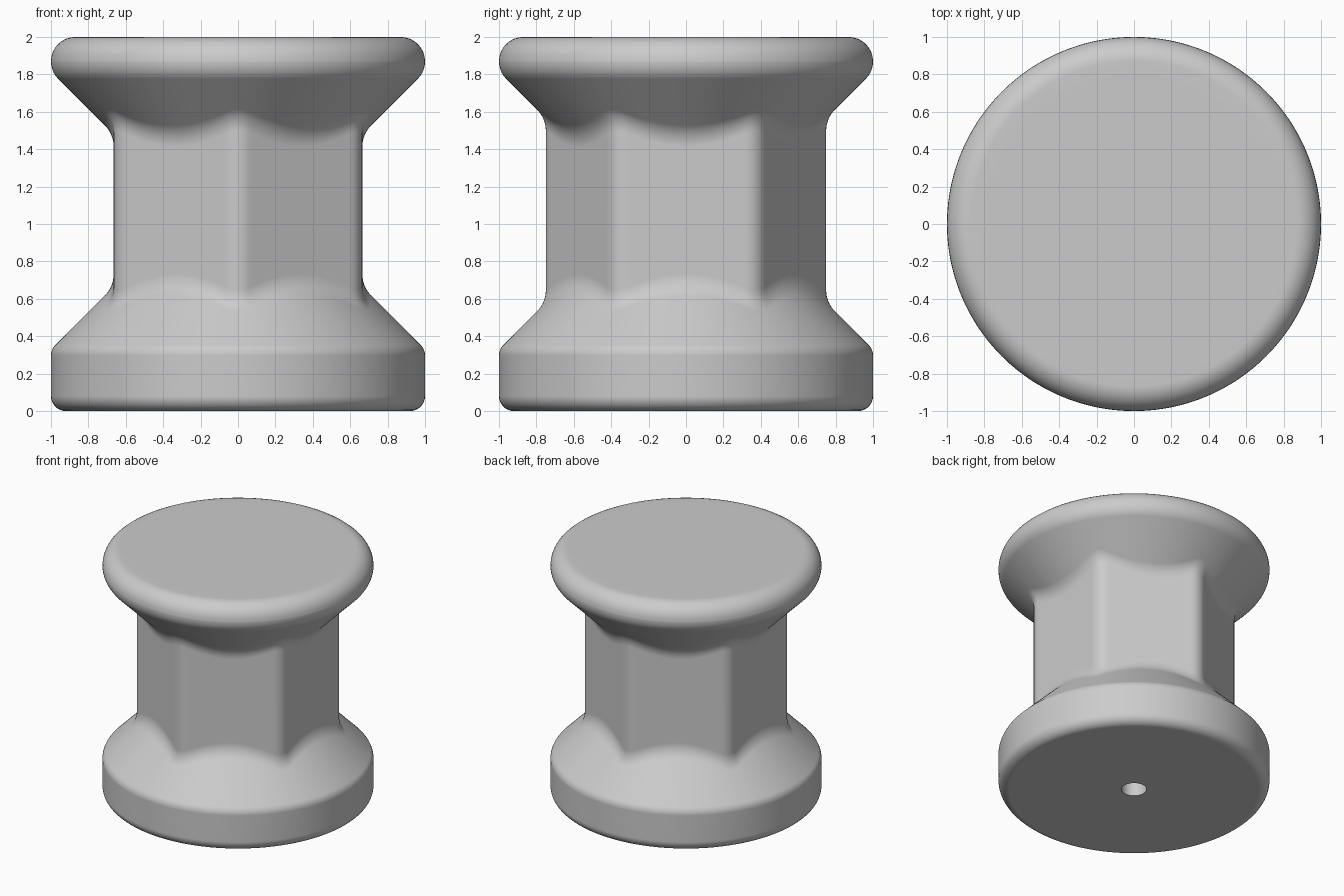
import bpy, bmesh, math
from mathutils import Vector

cube = bpy.data.objects.get("Cube")
if cube:
    bpy.data.objects.remove(cube, do_unlink=True)

COLUMNS = 240        # divisions around the axis
APOTHEM = 0.665      # hexagonal neck, centre to flat
CORNER = 0.12        # rounding of the neck's vertical edges
HOLE = 0.093         # radius of the hole underneath
BLEND = 0.16         # fillet between neck and cones
BASE_CONE, TOP_CONE = 1.33, 0.815


def neck_radius(angle):
    """Distance from axis to the rounded hexagon, with corners on the y axis."""
    sector = math.pi / 3
    phi = abs((angle - math.pi / 2 + sector / 2) % sector - sector / 2)
    centre = (APOTHEM - CORNER) / math.cos(sector / 2)
    limit = math.atan2(CORNER * 0.5, centre + CORNER * math.cos(sector / 2))
    if phi < limit:
        side = centre * math.sin(phi)
        return centre * math.cos(phi) + math.sqrt(CORNER ** 2 - side ** 2)
    return APOTHEM / math.cos(sector / 2 - phi)


def rounded(points, steps=8):
    """Replace each (radius, height, fillet) corner by a circular arc."""
    path = []
    for i, (r, z, fillet) in enumerate(points):
        p = Vector((r, z))
        if not fillet:
            path.append(p)
            continue
        a = (Vector(points[i - 1][:2]) - p).normalized()
        b = (Vector(points[i + 1][:2]) - p).normalized()
        half = a.angle(b) / 2
        centre = p + (a + b).normalized() * fillet / math.sin(half)
        start = p + a * fillet / math.tan(half) - centre
        end = p + b * fillet / math.tan(half) - centre
        sweep = math.pi - 2 * half
        for k in range(steps + 1):
            t = k / steps
            arc = (start * math.sin((1 - t) * sweep) + end * math.sin(t * sweep)) / math.sin(sweep)
            path.append(centre + arc)
    return path


def profile(angle):
    """Outline from the hole's inner end, round the outside, to the top."""
    h = neck_radius(angle)
    return rounded([
        (HOLE, 1, 0), (HOLE, 0, 0),
        (1, 0, 0.08), (1, BASE_CONE - 1, 0.08),
        (h, BASE_CONE - h, BLEND), (h, TOP_CONE + h, BLEND),
        (1, TOP_CONE + 1, 0.13), (1, 2, 0.13), (0.8, 2, 0),
    ])


# Loft the profile around the axis
bm = bmesh.new()
columns = []
for i in range(COLUMNS):
    angle = 2 * math.pi * i / COLUMNS
    columns.append([bm.verts.new((p.x * math.cos(angle), p.x * math.sin(angle), p.y))
                    for p in profile(angle)])
for i, left in enumerate(columns):
    right = columns[(i + 1) % COLUMNS]
    for j in range(len(left) - 1):
        bm.faces.new((left[j], right[j], right[j + 1], left[j + 1]))

# Close the hole's end and the flat top
bm.faces.new([c[0] for c in reversed(columns)])
bm.faces.new([c[-1] for c in columns])
bmesh.ops.recalc_face_normals(bm, faces=bm.faces)

mesh = bpy.data.meshes.new("knob")
bm.to_mesh(mesh)
bm.free()
knob = bpy.data.objects.new("knob", mesh)
bpy.context.collection.objects.link(knob)

# Plain grey finish
grey = bpy.data.materials.new("grey")
grey.use_nodes = True
colour = (0.6, 0.6, 0.6, 1)
grey.diffuse_color = colour
grey.node_tree.nodes["Principled BSDF"].inputs["Base Color"].default_value = colour
mesh.materials.append(grey)

# Smooth shading with clean flats
bpy.ops.object.select_all(action="DESELECT")
knob.select_set(True)
bpy.context.view_layer.objects.active = knob
bpy.ops.object.shade_smooth_by_angle(angle=math.radians(30))
weighted = knob.modifiers.new("clean_flats", "WEIGHTED_NORMAL")
weighted.keep_sharp = True
